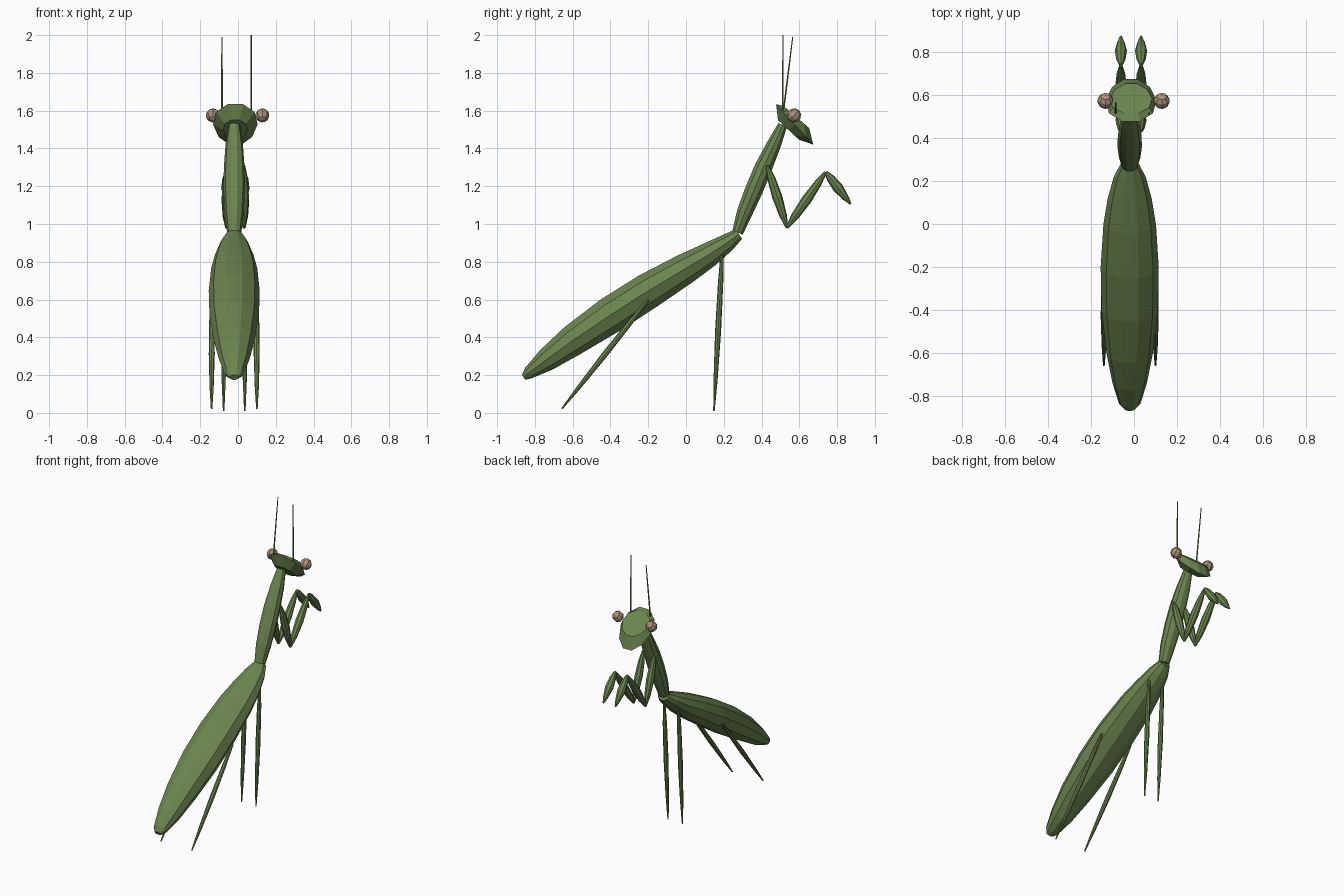
import bpy, bmesh, math
from mathutils import Vector

cube = bpy.data.objects.get("Cube")
if cube:
    bpy.data.objects.remove(cube, do_unlink=True)

MID = -0.02   # centre line of the body
FORE = -0.014  # centre line of the head and forelegs


def material(name, rgb):
    m = bpy.data.materials.new(name)
    m.use_nodes = True
    m.diffuse_color = (*rgb, 1)
    m.node_tree.nodes["Principled BSDF"].inputs["Base Color"].default_value = (*rgb, 1)
    return m


GREEN = material("leaf green", (0.147, 0.235, 0.08))
TAN = material("eye tan", (0.4, 0.285, 0.2))


def finish(name, bm, mat):
    bmesh.ops.recalc_face_normals(bm, faces=bm.faces)
    mesh = bpy.data.meshes.new(name)
    bm.to_mesh(mesh)
    bm.free()
    mesh.materials.append(mat)
    ob = bpy.data.objects.new(name, mesh)
    bpy.context.collection.objects.link(ob)
    return ob


def loft(name, rings, sides=10, taper=0.0):
    """Skin rings given as (centre, side half-vector, up half-vector)."""
    bm = bmesh.new()
    loops = []
    for c, u, v in rings:
        loop = []
        for i in range(sides):
            a = 2 * math.pi * i / sides
            s, t = math.cos(a), math.sin(a)
            loop.append(bm.verts.new(c + u * s * (1 + taper * t) + v * t))
        loops.append(loop)
    for p, q in zip(loops, loops[1:]):
        for i in range(sides):
            j = (i + 1) % sides
            bm.faces.new((p[i], p[j], q[j], q[i]))
    bm.faces.new(loops[0])
    bm.faces.new(loops[-1])
    finish(name, bm, GREEN)


def body(name, profile):
    """Profile rows: y, z, half width, half depth."""
    d = Vector((0, profile[-1][0] - profile[0][0], profile[-1][1] - profile[0][1])).normalized()
    up = Vector((1, 0, 0)).cross(d)
    loft(name, [(Vector((MID, y, z)), Vector((w, 0, 0)), up * h) for y, z, w, h in profile])


def limb(name, a, b, radii, sides=8):
    """Spindle from a to b with (position, radius) pairs."""
    a, b = Vector(a), Vector(b)
    d = (b - a).normalized()
    u = Vector((0, 1, 0)).cross(d) if abs(d.y) < 0.5 else Vector((0, 0, 1)).cross(d)
    u.normalize()
    v = d.cross(u)
    loft(name, [(a.lerp(b, t), u * r, v * r) for t, r in radii], sides)


# Abdomen and thorax
body("abdomen", [
    (-0.86, 0.188, 0.025, 0.016), (-0.835, 0.21, 0.05, 0.034), (-0.74, 0.28, 0.08, 0.064),
    (-0.6, 0.383, 0.108, 0.087), (-0.4, 0.518, 0.131, 0.102), (-0.2, 0.646, 0.135, 0.1),
    (0.0, 0.766, 0.122, 0.085), (0.12, 0.837, 0.102, 0.069), (0.22, 0.902, 0.074, 0.05),
    (0.28, 0.947, 0.042, 0.032)])
body("thorax", [
    (0.273, 0.955, 0.038, 0.031), (0.31, 1.06, 0.05, 0.044), (0.36, 1.18, 0.057, 0.05),
    (0.41, 1.3, 0.055, 0.049), (0.465, 1.42, 0.046, 0.04), (0.512, 1.525, 0.03, 0.026)])


# Head: back plate, wide rim and front plate
def head_ring(top, chin, width):
    a, b = Vector((FORE, *top)), Vector((FORE, *chin))
    return (a + b) / 2, Vector((width, 0, 0)), (a - b) / 2 / math.cos(math.pi / 10)


loft("head", [head_ring((0.487, 1.55), (0.597, 1.447), 0.065),
              head_ring((0.477, 1.634), (0.674, 1.42), 0.118),
              head_ring((0.515, 1.626), (0.652, 1.508), 0.098)], taper=0.12)

# Eyes: faceted balls
for side, x in (("right", -0.133), ("left", 0.129)):
    bm = bmesh.new()
    bmesh.ops.create_uvsphere(bm, u_segments=8, v_segments=5, radius=0.038)
    eye = finish(side + "_eye", bm, TAN)
    eye.location = (x, 0.572, 1.575)
    eye.rotation_euler = (math.radians(-45), 0, 0)

# Antennae
thread = [(0, 0.005), (0.5, 0.0045), (1, 0.003)]
limb("right_antenna", (-0.085, 0.515, 1.59), (-0.085, 0.565, 1.99), thread, 6)
limb("left_antenna", (0.07, 0.513, 1.59), (0.07, 0.513, 2.0), thread, 6)

# Legs, mirrored across the centre line
spindle = [(0, 0.008), (0.2, 0.021), (0.5, 0.027), (0.8, 0.02), (1, 0.007)]
claw = [(0, 0.009), (0.2, 0.022), (0.5, 0.028), (0.8, 0.017), (1, 0.005)]
shank = [(0, 0.008), (0.2, 0.014), (0.5, 0.016), (0.8, 0.011), (1, 0.004)]
for side, s in (("right", -1), ("left", 1)):
    def at(dx, y, z, centre=MID):
        return (centre + s * dx, y, z)
    shoulder, elbow = at(0.044, 0.43, 1.31, FORE), at(0.046, 0.535, 0.98, FORE)
    wrist, tip = at(0.047, 0.74, 1.275, FORE), at(0.047, 0.872, 1.105, FORE)
    limb(side + "_foreleg_upper", shoulder, elbow, spindle)
    limb(side + "_foreleg_lower", elbow, wrist, spindle)
    limb(side + "_foreleg_claw", wrist, tip, claw)
    limb(side + "_middle_leg", at(0.056, 0.192, 0.86), at(0.056, 0.148, 0.01), shank)
    limb(side + "_hind_leg", at(0.118, -0.2, 0.6), at(0.12, -0.657, 0.022), shank)
